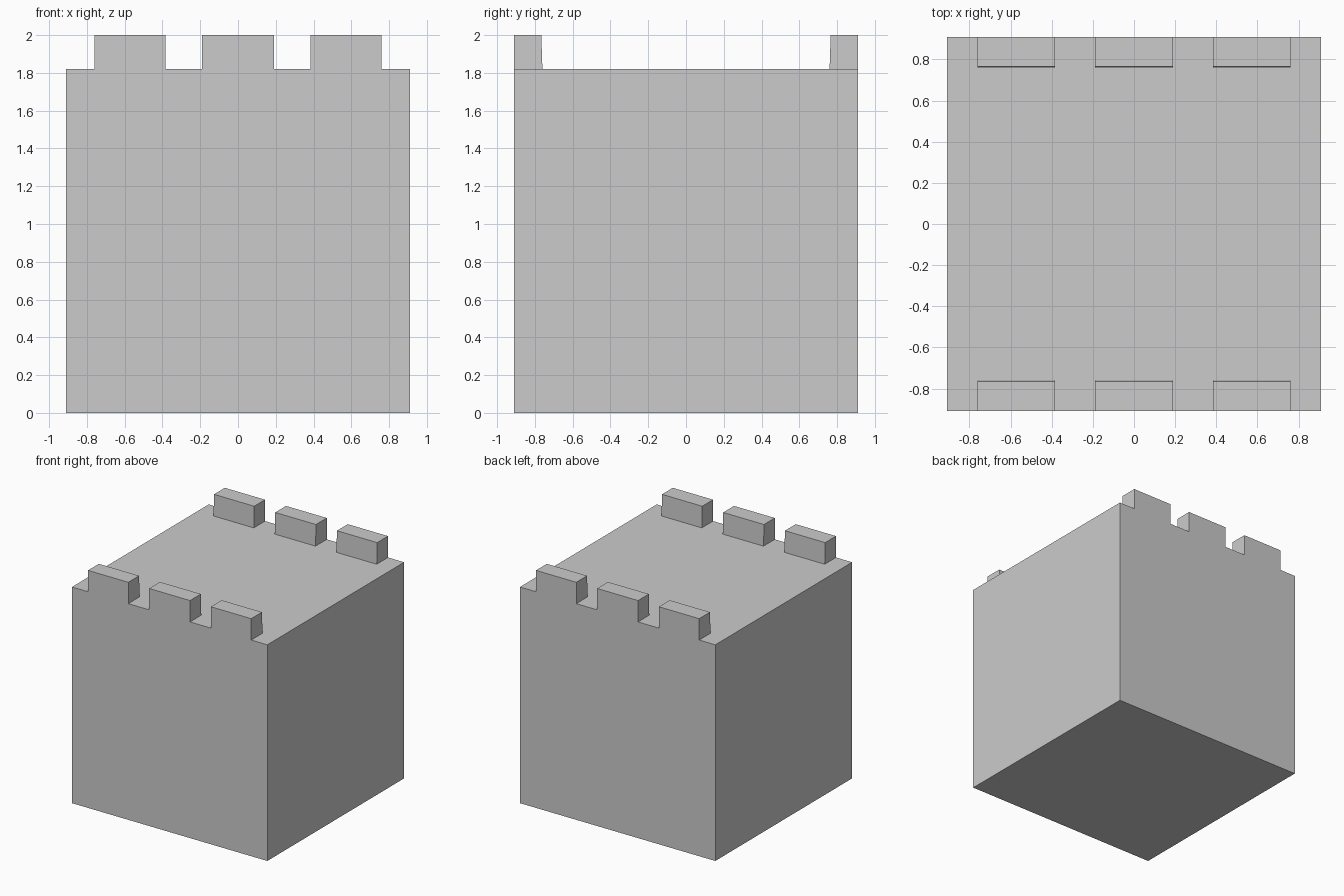
import bpy, bmesh

if "Cube" in bpy.data.objects:
    bpy.data.objects.remove(bpy.data.objects["Cube"])

HALF, WALL_Z, TOP_Z = 0.91, 1.82, 2.0
XS = [-HALF, -0.76, -0.385, -0.19, 0.19, 0.385, 0.76, HALF]
YS = [-HALF, -0.76, 0.76, HALF]

bm = bmesh.new()


def extrude_up(faces, height):
    """Extrude faces straight up and return the new top vertices."""
    out = bmesh.ops.extrude_face_region(bm, geom=faces)["geom"]
    verts = [e for e in out if isinstance(e, bmesh.types.BMVert)]
    bmesh.ops.translate(bm, vec=(0, 0, height), verts=verts)
    return verts


# Block: footprint divided along the battlement lines, raised to wall height
grid = [[bm.verts.new((x, y, 0)) for x in XS] for y in YS]
cells = [bm.faces.new((grid[j][i], grid[j][i + 1], grid[j + 1][i + 1], grid[j + 1][i]))
         for j in range(len(YS) - 1) for i in range(len(XS) - 1)]
extrude_up(cells, WALL_Z)

# Battlements: three merlons along the front and the back edge
merlons = []
for f in bm.faces:
    c = f.calc_center_median()
    if c.z > WALL_Z - 0.01 and abs(c.y) > 0.76:
        if any(a < c.x < b for a, b in zip(XS[1:-1:2], XS[2:-1:2])):
            merlons.append(f)
for v in extrude_up(merlons, TOP_Z - WALL_Z):
    # Inner faces lean outward very slightly
    if abs(v.co.y) < HALF - 0.01:
        v.co.y += 0.006 if v.co.y > 0 else -0.006

# Merge coplanar cells into clean flat faces
bmesh.ops.dissolve_limit(bm, angle_limit=0.01, verts=bm.verts[:], edges=bm.edges[:])
bmesh.ops.recalc_face_normals(bm, faces=bm.faces[:])

mesh = bpy.data.meshes.new("tower_block")
bm.to_mesh(mesh)
bm.free()
tower = bpy.data.objects.new("tower_block", mesh)
bpy.context.collection.objects.link(tower)
